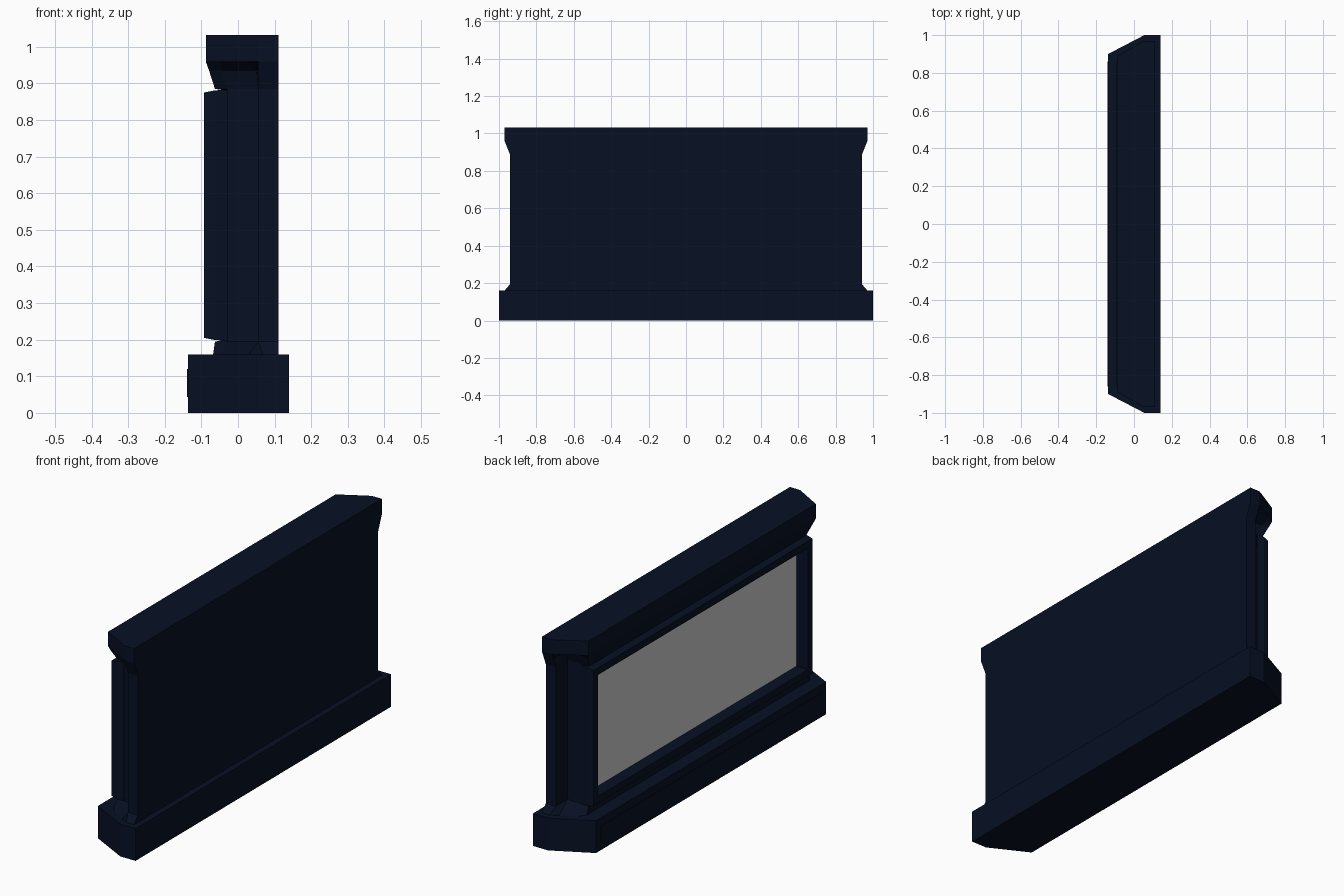
import bpy, bmesh

if "Cube" in bpy.data.objects:
    bpy.data.objects.remove(bpy.data.objects["Cube"])

navy = bpy.data.materials.new("dark_navy")
navy.diffuse_color = (0.002, 0.005, 0.017, 1)
navy.use_nodes = True
navy.node_tree.nodes["Principled BSDF"].inputs["Base Color"].default_value = navy.diffuse_color


def finish(bm, name, mat=navy):
    me = bpy.data.meshes.new(name)
    bm.to_mesh(me)
    bm.free()
    ob = bpy.data.objects.new(name, me)
    bpy.context.collection.objects.link(ob)
    if mat:
        me.materials.append(mat)
    return ob


def loft(name, rings, caps=(True, True)):
    """Skin a stack of equal-length point rings."""
    bm = bmesh.new()
    rows = [[bm.verts.new(p) for p in r] for r in rings]
    n = len(rows[0])
    for a, b in zip(rows, rows[1:]):
        for i in range(n):
            j = (i + 1) % n
            bm.faces.new((a[i], a[j], b[j], b[i]))
    if caps[0]:
        bm.faces.new(rows[0])
    if caps[1]:
        bm.faces.new(rows[-1])
    bmesh.ops.recalc_face_normals(bm, faces=bm.faces)
    return finish(bm, name)


def plan(half, z):
    """Mirror half a floor plan across y = 0."""
    full = half + [(x, -y) for x, y in reversed(half)]
    return [(x, y, z) for x, y in full]


def rect(x, y, z0, z1):
    """Upright rectangle facing -x."""
    return [(x, -y, z0), (x, y, z0), (x, y, z1), (x, -y, z1)]


# Plinth with clipped corners
base = [(0.139, 1.0), (0.055, 1.0), (-0.137, 0.9)]
loft("plinth", [plan(base, 0), plan(base, 0.16)])

# Slightly raised panel on the plinth face
loft("plinth_panel", [rect(-0.13, 0.86, 0.043, 0.12),
                      rect(-0.14, 0.86, 0.043, 0.12)])

# Wall body: end slab with stepped-back corners, flared foot and cornice
foot = [(0.11, 0.97), (0.068, 0.97), (0.03, 0.95), (-0.045, 0.905), (-0.068, 0.875)]
ledge = [(0.11, 0.94), (0.055, 0.94), (0.055, 0.85), (-0.03, 0.85), (-0.063, 0.85)]
shaft = ledge[:3] + [(-0.027, 0.85), (-0.027, 0.83)]
under = [(0.11, 0.96), (0.055, 0.96), (0.05, 0.87), (-0.045, 0.865), (-0.079, 0.88)]
cap = [(0.11, 0.97), (0.055, 0.97), (0.02, 0.951), (-0.05, 0.911), (-0.088, 0.89)]
loft("wall_body", [plan(foot, 0.16), plan(ledge, 0.195), plan(shaft, 0.2),
                   plan(shaft, 0.88), plan(ledge, 0.885),
                   plan(under, 0.935), plan(cap, 0.96), plan(cap, 1.032)])

# Deep picture frame on the -x face, straight inner walls
loft("frame", [rect(-0.027, 0.855, 0.197, 0.883),
               rect(-0.063, 0.86, 0.199, 0.881),
               rect(-0.093, 0.855, 0.205, 0.875),
               rect(-0.093, 0.82, 0.24, 0.84),
               rect(-0.031, 0.82, 0.24, 0.84)], caps=(False, False))

# Grey display panel at the bottom of the recess
bm = bmesh.new()
bm.faces.new([bm.verts.new(p) for p in reversed(rect(-0.031, 0.82, 0.24, 0.84))])
bm.normal_update()
for f in bm.faces:
    if f.normal.x > 0:
        f.normal_flip()
finish(bm, "display_panel", None)
# Outward normals for the open frame band
frame = bpy.data.objects["frame"]
front = min(frame.data.polygons, key=lambda p: p.center.x)
if front.normal.x > 0:
    frame.data.flip_normals()
